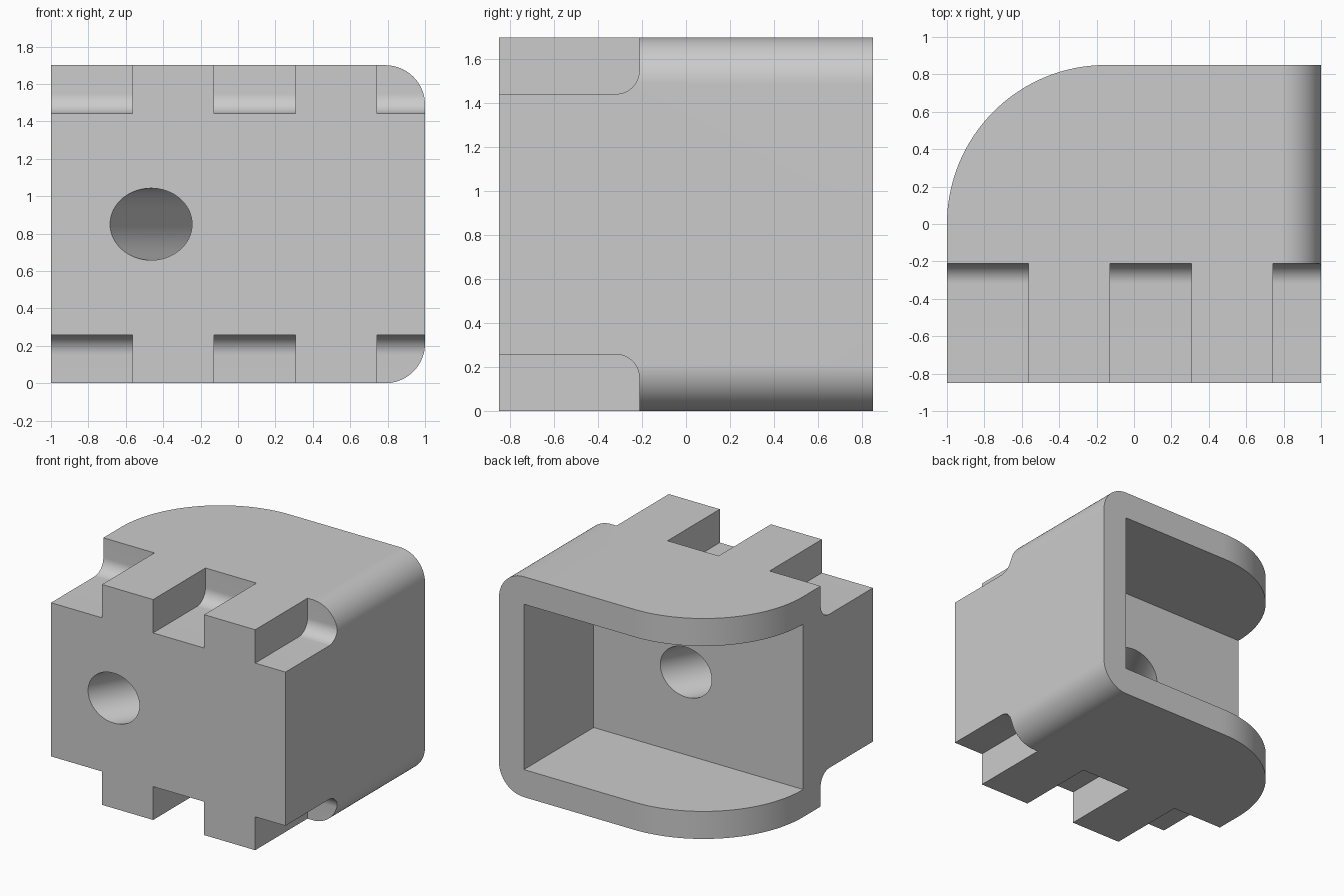
import bpy, bmesh
from math import pi, sin, cos, atan2
from mathutils import Matrix, Vector

if "Cube" in bpy.data.objects:
    bpy.data.objects.remove(bpy.data.objects["Cube"], do_unlink=True)

# Main sizes
W, D, H = 1.0, 0.85, 1.7        # half width, half depth, height
T = H / 8                       # wall thickness, edge radius, notch back line
NOTCH = 0.2575                  # notch height
PITCH = 0.4355                  # tab and notch width
SLANT = atan2(0.465, D)         # bore angle from the depth axis
BIG = 3.0

grey = bpy.data.materials.new("light grey")
grey.use_nodes = True
colour = (0.6, 0.6, 0.6, 1)
grey.diffuse_color = colour
grey.node_tree.nodes["Principled BSDF"].inputs["Base Color"].default_value = colour


def arc(cx, cy, r, start, end, steps=24):
    """Points along an arc, angles in quarter turns."""
    angles = [(start + (end - start) * i / steps) * pi / 2 for i in range(steps + 1)]
    return [(cx + r * cos(a), cy + r * sin(a)) for a in angles]


def prism(name, profile, place, direction):
    """Extrude a flat profile; place maps each 2D point to 3D."""
    bm = bmesh.new()
    face = bm.faces.new([bm.verts.new(place(a, b)) for a, b in profile])
    ext = bmesh.ops.extrude_face_region(bm, geom=[face])
    verts = [g for g in ext["geom"] if isinstance(g, bmesh.types.BMVert)]
    bmesh.ops.translate(bm, verts=verts, vec=Vector(direction))
    bmesh.ops.recalc_face_normals(bm, faces=bm.faces)
    return finish(name, bm)


def finish(name, bm):
    mesh = bpy.data.meshes.new(name)
    bm.to_mesh(mesh)
    bm.free()
    mesh.materials.append(grey)
    obj = bpy.data.objects.new(name, mesh)
    bpy.context.collection.objects.link(obj)
    return obj


def combine(target, tool, operation="DIFFERENCE"):
    """Apply a boolean and discard the tool."""
    mod = target.modifiers.new("cut", "BOOLEAN")
    mod.object, mod.operation, mod.solver = tool, operation, "EXACT"
    bpy.context.view_layer.objects.active = target
    bpy.ops.object.modifier_apply(modifier=mod.name)
    bpy.data.objects.remove(tool, do_unlink=True)


# Body: rounded edges on the left side, seen from the front
front_profile = [(-W, H), (-W, 0)] + arc(W - T, T, T, -1, 0) + arc(W - T, H - T, T, 0, 1)
body = prism("housing", front_profile, lambda x, z: (x, -D, z), (0, 2 * D, 0))

# Large rounded rear corner, seen from above
plan = [(-W, -BIG), (BIG, -BIG), (BIG, D)] + arc(D - W, 0, D, 1, 2, 48)
combine(body, prism("plan_cutter", plan, lambda x, y: (x, y, -1), (0, 0, BIG)), "INTERSECT")

# Pocket open to the rear and the right
pocket = [(-BIG, T), (W - T, T), (W - T, H - T), (-BIG, H - T)]
combine(body, prism("pocket_cutter", pocket, lambda x, z: (x, 0, z), (0, BIG, 0)))

# Notches with a filleted inner corner, along both front edges
r = T / 2
notch = [(-T, -1), (-BIG, -1), (-BIG, NOTCH)] + arc(-T - r, NOTCH - r, r, 1, 0, 16)
for flip in (False, True):
    for start, end in ((-BIG, 1), (2, 3), (4, BIG * 3)):
        x0 = -W + start * PITCH
        place = lambda y, z: (x0, y, H - z if flip else z)
        combine(body, prism("notch_cutter", notch, place, ((end - start) * PITCH, 0, 0)))

# Slanted round bore through the front wall
bm = bmesh.new()
bmesh.ops.create_cone(bm, cap_ends=True, segments=64, radius1=0.1925, radius2=0.1925, depth=2.4)
spin = Matrix.Rotation(-SLANT, 4, "Z") @ Matrix.Rotation(pi / 2, 4, "X")
bmesh.ops.transform(bm, matrix=Matrix.Translation((-D / 2 * 0.547, -D / 2, H / 2)) @ spin, verts=bm.verts)
# keep the bore short of the far pocket wall
bmesh.ops.bisect_plane(bm, geom=bm.verts[:] + bm.edges[:] + bm.faces[:], plane_co=(0, 0.2, 0),
                       plane_no=(0, 1, 0), clear_outer=True)
bmesh.ops.holes_fill(bm, edges=[e for e in bm.edges if e.is_boundary])
bmesh.ops.recalc_face_normals(bm, faces=bm.faces)
combine(body, finish("bore_cutter", bm))

# Smooth curves, sharp corners
bpy.ops.object.select_all(action="DESELECT")
body.select_set(True)
bpy.context.view_layer.objects.active = body
bpy.ops.object.shade_smooth_by_angle(angle=pi / 6)
